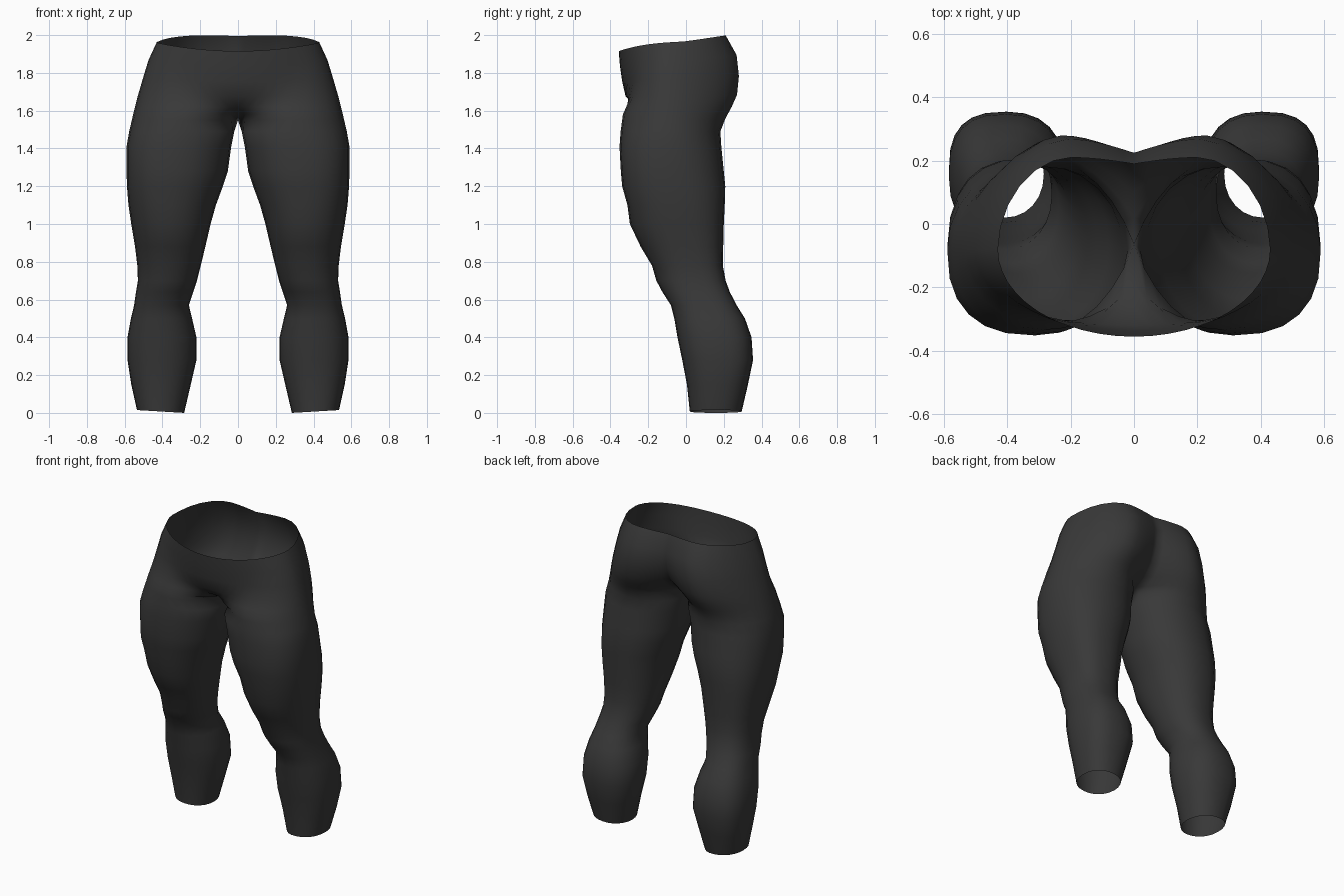
import bpy, bmesh, math

if "Cube" in bpy.data.objects:
    bpy.data.objects.remove(bpy.data.objects["Cube"])

SEG = 24          # columns round one leg
Q = SEG // 4

# Leg rings: height, inner x, outer x, front y, back y
LEG = [
    (0.005, .285, .535, .02, .295), (.15, .25, .565, .005, .328), (.28, .22, .585, -.02, .355),
    (.40, .22, .585, -.045, .347), (.50, .243, .567, -.062, .312), (.57, .26, .55, -.08, .268),
    (.64, .237, .54, -.125, .232), (.70, .217, .53, -.157, .21), (.78, .197, .533, -.18, .195),
    (.88, .173, .545, -.24, .197), (1.0, .145, .565, -.297, .2), (1.1, .117, .58, -.31, .205),
    (1.2, .08, .588, -.338, .208), (1.28, .054, .59, -.345, .2), (1.41, .036, .59, -.352, .187),
    (1.49, .02, .576, -.346, .182),
]
# Hip rings: height, outer x, x of front/back bulge, front y, back y,
#            midline front y, midline back y, tilt, straightness, front roundness
HIP = [
    (1.55, .562, .29, -.338, .205, -.065, -.065, 0, .6, 0),
    (1.58, .555, .28, -.334, .22, -.19, .02, 0, .8, 0),
    (1.62, .545, .27, -.328, .242, -.265, .1, 0, 1, .1),
    (1.68, .53, .25, -.318, .27, -.32, .17, .1, 1, .35),
    (1.77, .504, .23, -.312, .28, -.338, .212, .3, 1, .65),
    (1.87, .474, .21, -.31, .268, -.35, .225, .6, 1, .9),
    (1.967, .43, .20, -.312, .21, -.356, .19, 1, 1, 1),
]
# Cross-section fullness by height (lower is squarer):
# outer front, outer back, inner front, inner back
FULL = [
    (0, .9, .9, .95, .95), (.3, .85, .72, .95, .85), (.55, .85, .8, .95, .9),
    (.7, .95, .75, .95, .95), (1.0, .92, .75, .95, .95), (1.2, .8, .85, .95, .95),
    (1.4, .8, .95, .95, .95), (1.55, .95, 1.1, .9, .9), (1.7, 1.0, 1.2, .9, .9),
    (1.9, .95, 1.15, .9, .9), (2.1, .9, .85, .9, .9),
]


def fullness(z):
    for lo, hi in zip(FULL, FULL[1:]):
        if z <= hi[0]:
            t = (z - lo[0]) / (hi[0] - lo[0])
            return [a + (b - a) * t for a, b in zip(lo[1:], hi[1:])]


def ring(z, xin, xout, cx, yf, yb, mf, mb, yc, tilt, w, rnd):
    """Loop from the inner midline, round the front, outside and back."""
    of, ob, inf, inb = fullness(z)
    pts = []
    for i in range(SEG + 1):
        a = 2 * math.pi * i / SEG
        front = i <= SEG // 2
        outer = Q <= i <= 3 * Q
        e = (of if front else ob) if outer else (inf if front else inb)
        c, s = abs(math.cos(a)) ** e, abs(math.sin(a)) ** e
        ye = yf if front else yb
        if outer:                                 # outer half
            x, y = cx + (xout - cx) * c, yc + (ye - yc) * s
        else:                                     # inner half, towards the midline
            t = min(i, SEG - i) / Q
            m = mf if front else mb
            flat = math.sin(t * math.pi / 2) ** (2 if front and w == 1 else 1)
            x = xin + (cx - xin) * ((1 - w) * (1 - c) + w * t)
            y = m + (ye - m) * ((1 - w) * s + w * flat)
        if front and rnd:                         # belly: one curve across both sides
            b = math.pi / 2 * i / (SEG // 2)
            x += rnd * (xout * math.sin(b) - x)
            y += rnd * (yc + (mf - yc) * math.cos(b) - y)
        lift = .15 * y if y > 0 else .05 * y + .75 * y ** 3
        pts.append((x, y, z + tilt * lift))
    return pts


rings = []
for z, xi, xo, yf, yb in LEG:
    mid = (yf + yb) / 2
    rings.append(ring(z, xi, xo, (xi + xo) / 2, yf, yb, mid, mid, mid, 0, 0, 0))
for z, xo, cx, yf, yb, mf, mb, tilt, w, rnd in HIP:
    rings.append(ring(z, 0, xo, cx, yf, yb, mf, mb, -.08, tilt, w, rnd))
# Ankle hem dips slightly on the inside
rings[0] = [(x, y, .06 * (x - .285)) for x, y, z in rings[0]]

# Loft one half: closed tube for the leg, open at the midline for the hips
bm = bmesh.new()
loops = [[bm.verts.new(p) for p in r] for r in rings]
for lo, hi in zip(loops, loops[1:]):
    for j in range(SEG):
        bm.faces.new((lo[j], lo[j + 1], hi[j + 1], hi[j]))
bmesh.ops.remove_doubles(bm, verts=bm.verts, dist=0.0005)
for f in bm.faces:
    f.smooth = True
mesh = bpy.data.meshes.new("leggings")
bm.to_mesh(mesh)
bm.free()

leggings = bpy.data.objects.new("leggings", mesh)
bpy.context.collection.objects.link(leggings)

# Other half
mirror = leggings.modifiers.new("mirror", 'MIRROR')
mirror.use_clip = True
mirror.merge_threshold = 0.001

# Dark cloth
cloth = bpy.data.materials.new("charcoal cloth")
cloth.diffuse_color = (0.04, 0.04, 0.04, 1)
cloth.use_nodes = True
cloth.node_tree.nodes["Principled BSDF"].inputs["Base Color"].default_value = cloth.diffuse_color
mesh.materials.append(cloth)
